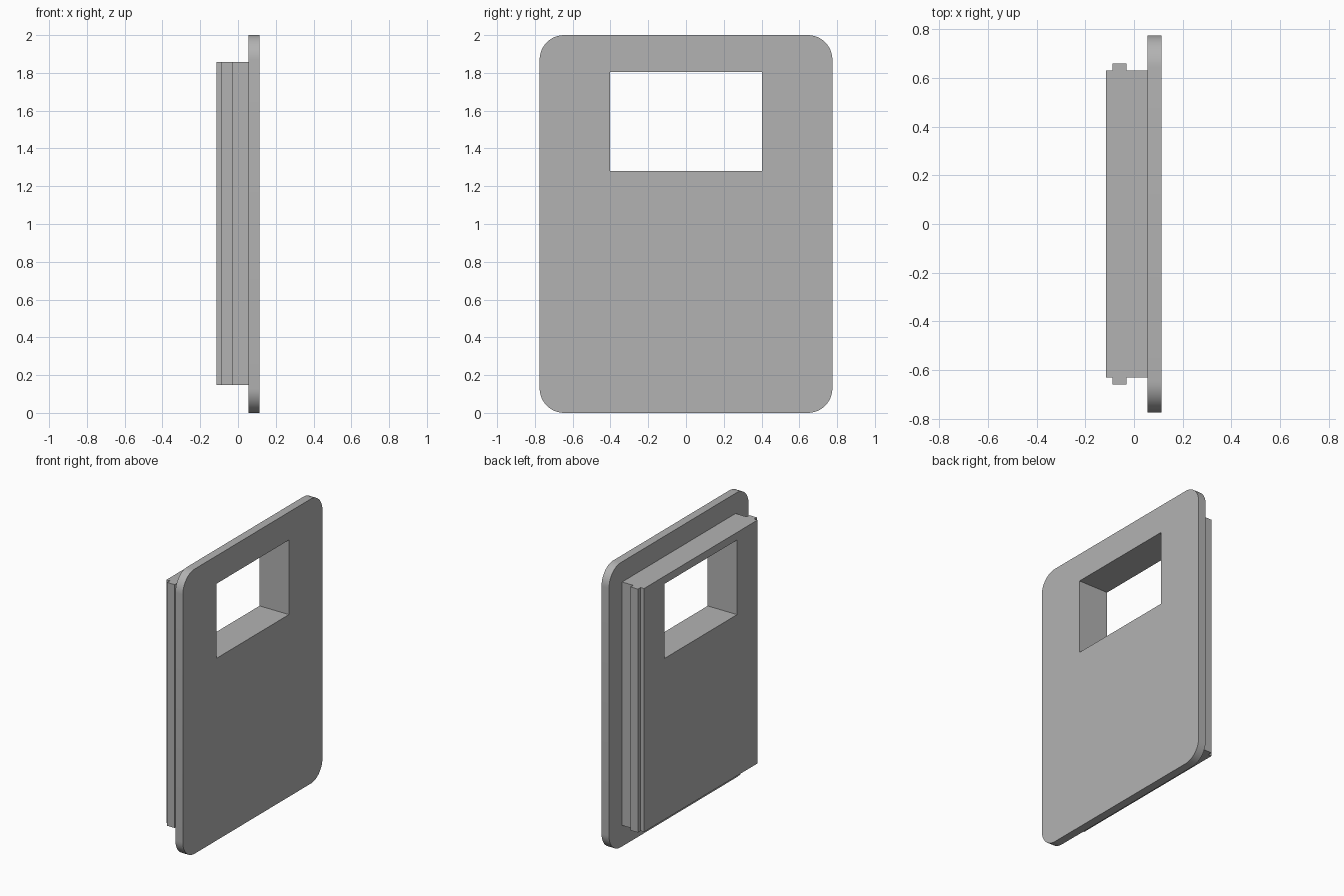
import bpy
import bmesh
from math import cos, sin, pi, radians

cube = bpy.data.objects.get("Cube")
if cube:
    bpy.data.objects.remove(cube, do_unlink=True)

grey = bpy.data.materials.new("plain grey")
grey.use_nodes = True
grey.diffuse_color = (0.448, 0.448, 0.448, 1)
grey.node_tree.nodes["Principled BSDF"].inputs["Base Color"].default_value = grey.diffuse_color


def extrude_profile(name, points, offset):
    """Solid made by sweeping a closed outline along the given offset."""
    bm = bmesh.new()
    face = bm.faces.new([bm.verts.new(p) for p in points])
    swept = bmesh.ops.extrude_face_region(bm, geom=[face])["geom"]
    verts = [g for g in swept if isinstance(g, bmesh.types.BMVert)]
    bmesh.ops.translate(bm, verts=verts, vec=offset)
    bmesh.ops.recalc_face_normals(bm, faces=bm.faces)
    mesh = bpy.data.meshes.new(name)
    bm.to_mesh(mesh)
    bm.free()
    mesh.materials.append(grey)
    obj = bpy.data.objects.new(name, mesh)
    bpy.context.collection.objects.link(obj)
    return obj


def rounded_rectangle(x, half_y, height, radius, steps=12):
    points = []
    corners = [(1, 1), (-1, 1), (-1, 0), (1, 0)]
    for quarter, (side, top) in enumerate(corners):
        cy = side * (half_y - radius)
        cz = height - radius if top else radius
        for i in range(steps + 1):
            a = (quarter + i / steps) * pi / 2
            points.append((x, cy + radius * cos(a), cz + radius * sin(a)))
    return points


# Outer plate with rounded corners
joint = 0.056
plate = extrude_profile("outer_plate", rounded_rectangle(joint, 0.775, 2, 0.13),
                        (0.058, 0, 0))

# Inner block, with a raised rib running up both sides
half = [(joint, 0.63), (-0.03, 0.63), (-0.03, 0.66),
        (-0.088, 0.66), (-0.088, 0.63), (-0.115, 0.63)]
outline = half + [(x, -y) for x, y in reversed(half)]
block = extrude_profile("inner_block", [(x, y, 0.148) for x, y in outline],
                        (0, 0, 1.71))

# Window opening through both parts
window = [(-0.5, -0.403, 1.28), (-0.5, 0.403, 1.28),
          (-0.5, 0.403, 1.804), (-0.5, -0.403, 1.804)]
cutter = extrude_profile("window_cutter", window, (1, 0, 0))
cutter.hide_render = True

for part in (plate, block):
    cut = part.modifiers.new("window", "BOOLEAN")
    cut.operation = "DIFFERENCE"
    cut.solver = "EXACT"
    cut.object = cutter
    bpy.ops.object.select_all(action="DESELECT")
    part.select_set(True)
    bpy.context.view_layer.objects.active = part
    bpy.ops.object.modifier_apply(modifier=cut.name)
    bpy.ops.object.shade_smooth_by_angle(angle=radians(30))

bpy.data.objects.remove(cutter, do_unlink=True)
